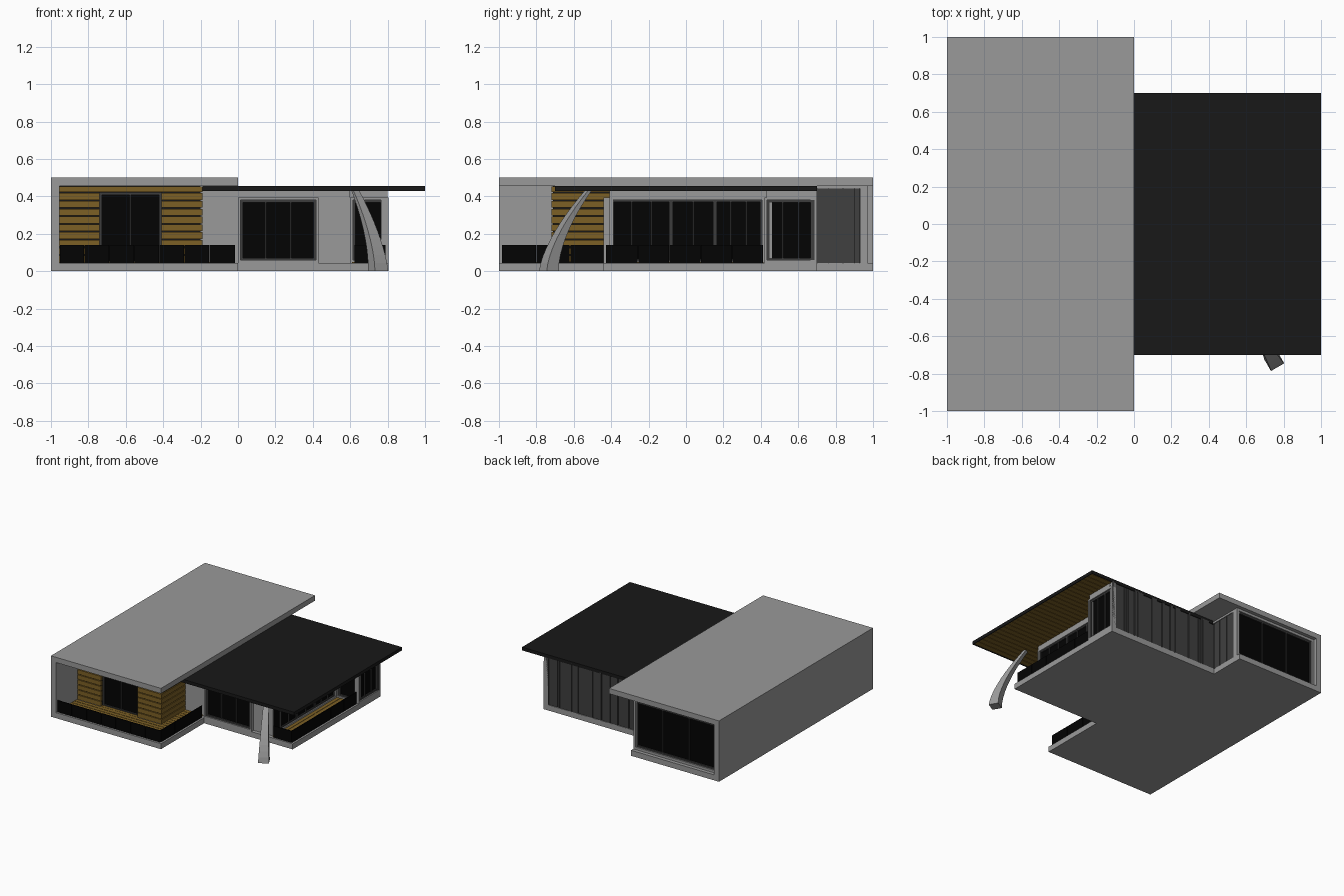
import bpy, bmesh, math, random
from mathutils import Vector

if "Cube" in bpy.data.objects:
    bpy.data.objects.remove(bpy.data.objects["Cube"])

random.seed(4)


def material(name, r, g, b):
    m = bpy.data.materials.new(name)
    m.diffuse_color = (r, g, b, 1)
    m.use_nodes = True
    m.node_tree.nodes["Principled BSDF"].inputs["Base Color"].default_value = m.diffuse_color
    return m


GREY = material("grey_render", 0.32, 0.32, 0.32)
WOOD = material("wood", 0.20, 0.115, 0.018)
BLACK = material("black_roofing", 0.009, 0.009, 0.009)
GLASS = material("dark_glass", 0.001, 0.001, 0.001)
FRAME = material("dark_frame", 0.045, 0.045, 0.045)
PANEL = material("charcoal_panel", 0.05, 0.05, 0.05)


def finish(name, bm, mat):
    bmesh.ops.recalc_face_normals(bm, faces=bm.faces)
    me = bpy.data.meshes.new(name)
    bm.to_mesh(me)
    bm.free()
    ob = bpy.data.objects.new(name, me)
    bpy.context.collection.objects.link(ob)
    me.materials.append(mat)
    return ob


def boxes(name, items, mat=GREY):
    """One object from boxes given as (x0, x1, y0, y1, z0, z1)."""
    bm = bmesh.new()
    for x0, x1, y0, y1, z0, z1 in items:
        vs = bmesh.ops.create_cube(bm, size=1)["verts"]
        for v in vs:
            v.co = Vector(((x0 + x1) / 2 + v.co.x * (x1 - x0),
                           (y0 + y1) / 2 + v.co.y * (y1 - y0),
                           (z0 + z1) / 2 + v.co.z * (z1 - z0)))
    return finish(name, bm, mat)


def along(axis, a0, a1, d0, d1, z0, z1):
    """Box running along x or y, with d as the depth direction."""
    d0, d1 = min(d0, d1), max(d0, d1)
    return (a0, a1, d0, d1, z0, z1) if axis == "x" else (d0, d1, a0, a1, z0, z1)


def ring(axis, a0, a1, z0, z1, d0, d1, t):
    return [along(axis, a0, a0 + t, d0, d1, z0, z1),
            along(axis, a1 - t, a1, d0, d1, z0, z1),
            along(axis, a0 + t, a1 - t, d0, d1, z0, z0 + t),
            along(axis, a0 + t, a1 - t, d0, d1, z1 - t, z1)]


def window(name, axis, a0, a1, z0, z1, face, out, panes, casing=0.014, edge=0.013):
    """Casing at the face, dark frame, mullions and glass behind it."""
    if casing:
        boxes(name + "_casing", ring(axis, a0, a1, z0, z1, face, face - out * 0.04, casing))
    a0, a1, z0, z1 = a0 + casing, a1 - casing, z0 + casing, z1 - casing
    f0, f1 = face - out * 0.01, face - out * 0.035
    bars = ring(axis, a0, a1, z0, z1, f0, f1, edge)
    for i in range(1, panes):
        c = a0 + (a1 - a0) * i / panes
        bars.append(along(axis, c - 0.004, c + 0.004, f0, f1, z0 + edge, z1 - edge))
    boxes(name + "_frame", bars, FRAME)
    boxes(name + "_glass", [along(axis, a0 + .01, a1 - .01, face - out * .02,
                                  face - out * .026, z0 + .01, z1 - .01)], GLASS)


def railing(name, axis, a0, a1, d, panels):
    w = (a1 - a0) / panels
    boxes(name, [along(axis, a0 + i * w + .002, a0 + (i + 1) * w - .002, d - .004, d + .004,
                       .04, .14) for i in range(panels)], GLASS)


def slats(axis, a0, a1, d0, d1, z0, z1, pitch=0.044):
    n = round((z1 - z0) / pitch)
    h = (z1 - z0) / n
    return [along(axis, a0, a1, d0, d1, z0 + i * h + .003, z0 + (i + 1) * h - .003)
            for i in range(n)]


# Floor slabs, with the balcony and rear notch outlines
boxes("main_floor", [(-1, 0, -1, .7, 0, .045), (-1, -.2, .7, 1, 0, .045)])
boxes("wing_floor", [(0, .805, -.44, .7, 0, .045)])

# Main block shell: roof and full left wall
boxes("main_roof", [(-1, 0, -1, 1, .457, .5)])
boxes("left_wall", [(-1, -.955, -1, 1, .045, .457)])

# Wing roof: black slab with a black rim, wooden boards set below
boxes("wing_roof", [(-.19, 1, -.7, .7, .441, .457), (.993, 1, -.7, .7, .43, .441),
                    (-.19, .993, -.7, -.693, .43, .441), (-.19, .993, .693, .7, .43, .441)], BLACK)
n = 28
boxes("wing_soffit_boards", [(-.19, .992, -.69 + i * 1.38 / n + .002, -.69 + (i + 1) * 1.38 / n - .002,
                              .431, .442) for i in range(n)], WOOD)

# Porch walls with horizontal cladding round the front window
boxes("porch_wall_backing", [(-.955, -.74, -.71, -.68, .045, .457), (-.41, -.2, -.71, -.68, .045, .457),
                             (-.74, -.41, -.71, -.68, .42, .457), (-.23, -.2, -.68, -.41, .045, .457)], BLACK)
boxes("porch_cladding", slats("x", -.955, -.74, -.72, -.705, .045, .42)
      + slats("x", -.41, -.19, -.72, -.705, .045, .42)
      + slats("x", -.955, -.19, -.72, -.705, .42, .457)
      + slats("y", -.705, -.41, -.205, -.19, .045, .42)
      + slats("y", -.705, -.41, -.205, -.19, .42, .457), WOOD)
window("porch_window", "x", -.74, -.41, .045, .42, -.71, -1, 2, 0)

# Wing walls
boxes("wing_front_wall", [(-.2, 0, -.41, -.39, .045, .441), (.43, .6, -.41, -.39, .045, .441),
                          (0, .43, -.41, -.39, .395, .441)])
boxes("wing_side_lintels", [(.57, .6, -.39, .43, .395, .441), (.6, .77, .43, .46, .395, .441),
                            (.77, .8, .43, .7, .395, .441)])
window("wing_front_window", "x", 0, .43, .045, .395, -.44, -1, 3)
boxes("balcony_window_casing", ring("y", -.41, .42, .045, .395, .565, .605, .014))
for tag, y0, y1, panes in (("a", -.396, -.08, 3), ("b", -.08, .155, 2), ("c", .155, .406, 3)):
    window("balcony_window_" + tag, "y", y0, y1, .059, .381, .605, 1, panes, 0, .01)
window("corner_window_front", "x", .6, .79, .045, .395, .42, -1, 1)
window("corner_window_side", "y", .42, .7, .045, .395, .805, 1, 3)

# Vertical charcoal panelling of irregular widths on the rear walls
boxes("rear_panel_backing", [(-.2, .8, .665, .69, .045, .441), (-.23, -.21, .69, .94, .045, .441)], PANEL)


def strips(axis, a, end, d0, d1):
    out = []
    while a < end - .001:
        w = random.choice((.02, .03, .05, .06, .08))
        b = end if a + w > end - .02 else a + w
        lift = random.choice((0, .006))
        out.append(along(axis, a + .002, b - .002, d0, d1 - lift, .045, .441))
        a = b
    return out


boxes("rear_panels", strips("x", -.2, .8, .688, .7) + strips("y", .7, .93, -.212, -.2), PANEL)
boxes("rear_side_band", [(-.23, -.2, .69, .965, .441, .457)])
boxes("rear_side_post", [(-.23, -.2, .93, .965, .045, .441)])

# Large rear window set back under the roof
window("rear_window", "x", -.955, -.2, .045, .457, .97, 1, 3, .02)

# Decks
boxes("porch_deck", [(-.955, -.03, -.97 + .035 * i + .002, -.97 + .035 * i + .033, .04, .05)
                     for i in range(7)]
      + [(-.19, -.03, -.725 + .035 * i + .002, -.725 + .035 * i + .033, .04, .05) for i in range(9)]
      + [(-.74, -.41, -.725, -.7, .04, .05)], WOOD)
boxes("balcony_deck", [(.61 + .032 * i, .639 + .032 * i, -.42, .415, .04, .05) for i in range(5)], WOOD)

# Glass railings
railing("porch_rail_front", "x", -.955, -.02, -.98, 7)
railing("porch_rail_side", "y", -.98, -.44, -.02, 3)
railing("balcony_rail_side", "y", -.425, .415, .785, 5)
railing("balcony_rail_front", "x", .62, .787, -.425, 1)

# Curved tapering column leaning in under the wing roof
bm = bmesh.new()
inward = Vector((-.5, .866, 0))
side = Vector((.866, .5, 0))
steps, prev = 10, None
for i in range(steps + 1):
    t = i / steps
    c = Vector((.749, -.733, .435 * t)) + inward * (.246 * t ** 1.6)
    w, d = .041 - .023 * t, .0375 - .027 * t
    loop = [bm.verts.new(c + side * w * a + inward * d * b)
            for a, b in ((-1, -1), (1, -1), (1, 1), (-1, 1))]
    if prev:
        for k in range(4):
            bm.faces.new((prev[k], prev[(k + 1) % 4], loop[(k + 1) % 4], loop[k]))
    if i in (0, steps):
        bm.faces.new(loop)
    prev = loop
finish("curved_column", bm, GREY)
